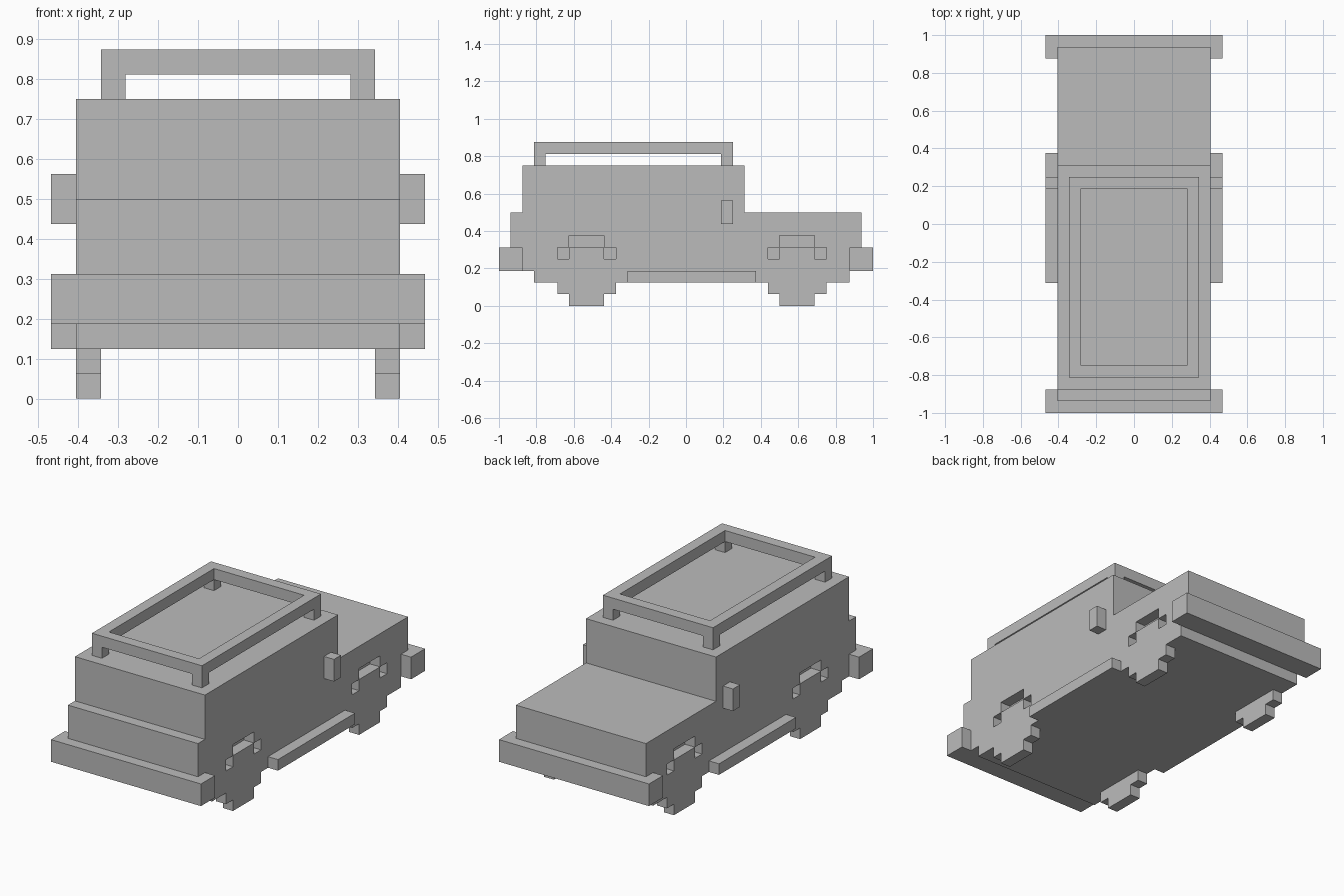
import bpy, bmesh

if "Cube" in bpy.data.objects:
    bpy.data.objects.remove(bpy.data.objects["Cube"])

U = 1 / 16  # one block of the grid; all sizes below are in blocks

# Darker grey paint for every part
paint = bpy.data.materials.new("grey_paint")
paint.diffuse_color = (0.5, 0.5, 0.5, 1)
paint.use_nodes = True
paint.node_tree.nodes["Principled BSDF"].inputs["Base Color"].default_value = paint.diffuse_color


def extrude_x(name, profile, x0, x1):
    """Solid made by extruding a closed (y, z) profile from x0 to x1."""
    bm = bmesh.new()
    face = bm.faces.new([bm.verts.new((x0 * U, y * U, z * U)) for y, z in profile])
    ext = bmesh.ops.extrude_face_region(bm, geom=[face])
    moved = [g for g in ext["geom"] if isinstance(g, bmesh.types.BMVert)]
    bmesh.ops.translate(bm, verts=moved, vec=((x1 - x0) * U, 0, 0))
    bmesh.ops.recalc_face_normals(bm, faces=bm.faces[:])
    mesh = bpy.data.meshes.new(name)
    bm.to_mesh(mesh)
    bm.free()
    mesh.materials.append(paint)
    obj = bpy.data.objects.new(name, mesh)
    bpy.context.collection.objects.link(obj)
    return obj


def box(name, x0, x1, y0, y1, z0, z1):
    return extrude_x(name, [(y0, z0), (y1, z0), (y1, z1), (y0, z1)], x0, x1)


def cut(obj, cutter):
    """Subtract the cutter from obj, then remove the cutter."""
    mod = obj.modifiers.new("cut", "BOOLEAN")
    mod.operation, mod.solver, mod.object = "DIFFERENCE", "EXACT", cutter
    bpy.context.view_layer.objects.active = obj
    bpy.ops.object.modifier_apply(modifier=mod.name)
    bpy.data.objects.remove(cutter)


def sides(x0, x1):
    """The same x span on the right and the left."""
    return (("right", x0, x1), ("left", -x1, -x0))


# Body: stepped side profile
body = extrude_x("body", [(-13, 2), (14, 2), (14, 3), (15, 3), (15, 8), (5, 8), (5, 12),
                          (-14, 12), (-14, 8), (-15, 8), (-15, 3), (-13, 3)], -6.5, 6.5)

# Wheel arches and stepped round wheels, flush with the body sides
arch = [(-2.5, -1), (2.5, -1), (2.5, 5), (1.5, 5), (1.5, 6), (-1.5, 6), (-1.5, 5), (-2.5, 5)]
wheel = [(-1.5, 0), (1.5, 0), (1.5, 1), (2.5, 1), (2.5, 4), (1.5, 4),
         (1.5, 5), (-1.5, 5), (-1.5, 4), (-2.5, 4), (-2.5, 1), (-1.5, 1)]
for end, yc in (("front", -8.5), ("back", 9.5)):
    for side, x0, x1 in sides(5.5, 8):
        cut(body, extrude_x("arch_cutter", [(y + yc, z) for y, z in arch], x0, x1))
    for side, x0, x1 in sides(5.5, 6.5):
        extrude_x(f"{end}_{side}_wheel", [(y + yc, z) for y, z in wheel], x0, x1)

# Bumpers
box("front_bumper", -7.5, 7.5, -16, -14, 3, 5)
box("back_bumper", -7.5, 7.5, 14, 16, 3, 5)

# Side steps and wing mirrors
for side, x0, x1 in sides(6.5, 7.5):
    box(f"{side}_side_step", x0, x1, -5, 6, 2, 3)
    box(f"{side}_mirror", x0, x1, 3, 4, 7, 9)

# Roof rack: open frame on four corner posts
rack = box("roof_rack", -5.5, 5.5, -13, 4, 13, 14)
cut(rack, box("rack_cutter", -4.5, 4.5, -12, 3, 12, 15))
for side, x0, x1 in sides(4.5, 5.5):
    for end, y in (("front", -13), ("back", 3)):
        box(f"{end}_{side}_rack_post", x0, x1, y, y + 1, 12, 13)
